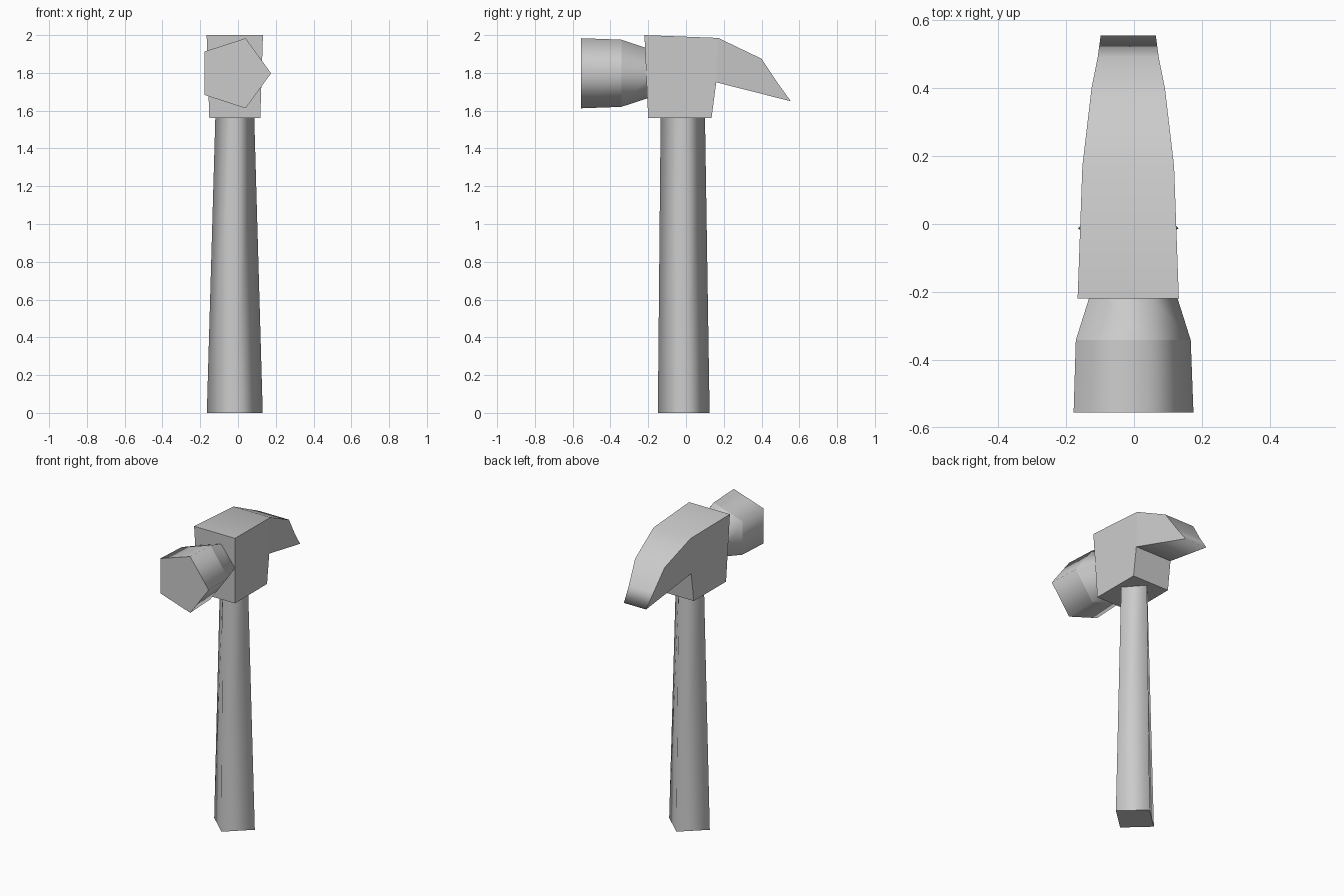
import bpy, bmesh, math
from mathutils import Vector

cube = bpy.data.objects.get("Cube")
if cube:
    bpy.data.objects.remove(cube)

grey = bpy.data.materials.new("plain grey")
grey.use_nodes = True
colour = (0.6, 0.6, 0.6, 1)
grey.diffuse_color = colour
grey.node_tree.nodes["Principled BSDF"].inputs["Base Color"].default_value = colour


def finish(name, bm):
    bmesh.ops.recalc_face_normals(bm, faces=bm.faces)
    mesh = bpy.data.meshes.new(name)
    bm.to_mesh(mesh)
    bm.free()
    mesh.materials.append(grey)
    obj = bpy.data.objects.new(name, mesh)
    bpy.context.collection.objects.link(obj)
    return obj


def loft(name, sides, axis, sections):
    """Smooth-sided prism through (centre, radius u, radius v) sections with flat caps."""
    bm = bmesh.new()
    rings = []
    for centre, ru, rv in sections:
        ring = []
        for i in range(sides):
            a = math.tau * i / sides
            offset = Vector((ru * math.cos(a), 0, 0))
            offset[axis] = rv * math.sin(a)
            ring.append(bm.verts.new(Vector(centre) + offset))
        rings.append(ring)
    for low, high in zip(rings, rings[1:]):
        for i in range(sides):
            j = (i + 1) % sides
            bm.faces.new((low[i], low[j], high[j], high[i])).smooth = True
    for ring in rings:
        for i in range(sides):
            bm.edges.get((ring[i], ring[(i + 1) % sides])).smooth = False
    bm.faces.new(rings[0])
    bm.faces.new(rings[-1])
    return finish(name, bm)


# Tapered four-sided handle
loft("handle", 4, 1, [((-0.017, -0.012, 0), 0.148, 0.137),
                      ((-0.017, -0.017, 1.6), 0.102, 0.117)])

# Five-sided striking knob with a narrowing neck
loft("striking_knob", 5, 2, [((-0.02, -0.555, 1.798), 0.195, 0.195),
                             ((-0.02, -0.342, 1.798), 0.187, 0.187),
                             ((-0.015, -0.19, 1.798), 0.134, 0.134)])

# Head and claw: side profile (y, z, half width)
profile = [(-0.2, 1.56, 0.135), (-0.22, 2.0, 0.149), (0.17, 1.985, 0.135),
           (0.4, 1.875, 0.108), (0.49, 1.74, 0.09), (0.555, 1.65, 0.081),
           (0.16, 1.75, 0.133), (0.135, 1.56, 0.134)]
bm = bmesh.new()
left, right = [[bm.verts.new((-0.017 + s * w, y, z)) for y, z, w in profile]
               for s in (1, -1)]
smooth_spans = range(1, 6)
for i in range(len(profile)):
    j = (i + 1) % len(profile)
    bm.faces.new((left[i], left[j], right[j], right[i])).smooth = i in smooth_spans
    for side in (left, right):
        edge = bm.edges.get((side[i], side[j]))
        edge.smooth = False
# Flat cheeks, split into the block and the claw
for side in (left, right):
    bm.faces.new([side[k] for k in (0, 1, 2, 6, 7)])
    bm.faces.new([side[k] for k in (2, 3, 4, 5, 6)])
finish("head_and_claw", bm)
